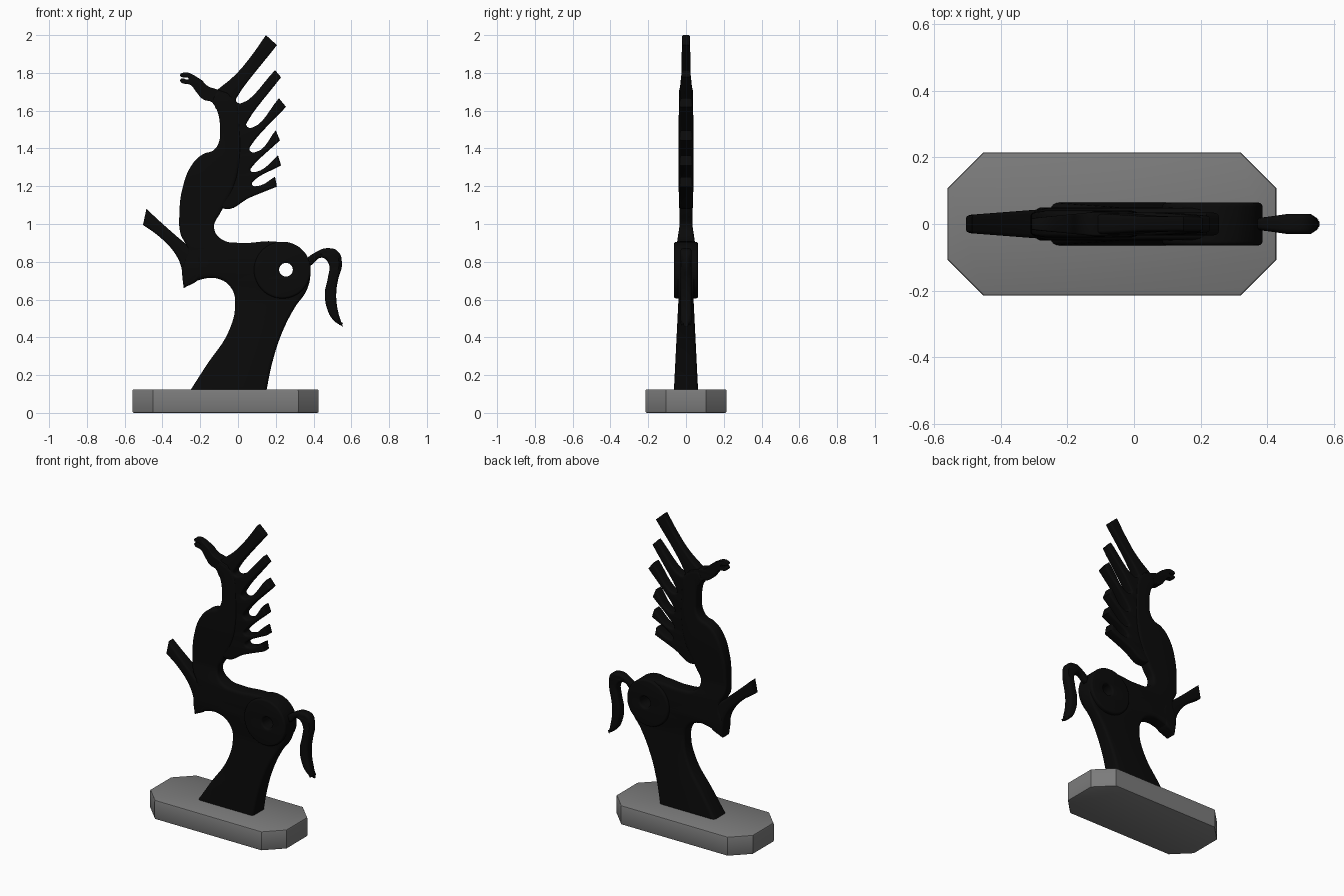
import bpy, bmesh
from math import cos, sin, pi
from mathutils import Matrix

if "Cube" in bpy.data.objects:
    bpy.data.objects.remove(bpy.data.objects["Cube"], do_unlink=True)


def make_material(name, value):
    mat = bpy.data.materials.new(name)
    mat.use_nodes = True
    colour = (value, value, value, 1)
    mat.diffuse_color = colour
    mat.node_tree.nodes["Principled BSDF"].inputs["Base Color"].default_value = colour
    return mat


BLACK = make_material("black_bronze", 0.003)
GREY = make_material("grey_stone", 0.2)
CORNER = True  # marks an outline point as a sharp corner


def finish(name, mesh, mat, angle=0.6):
    obj = bpy.data.objects.new(name, mesh)
    bpy.context.collection.objects.link(obj)
    mesh.materials.clear()
    mesh.materials.append(mat)
    bpy.ops.object.select_all(action="DESELECT")
    obj.select_set(True)
    bpy.context.view_layer.objects.active = obj
    bpy.ops.object.shade_smooth_by_angle(angle=angle)
    return obj


def lerp_table(table, t):
    """Piecewise linear lookup in a list of (key, value) pairs."""
    for (a, va), (b, vb) in zip(table, table[1:]):
        if t <= b:
            return va + (vb - va) * max(0, (t - a) / (b - a))
    return table[-1][1]


def circle(cx, cz, r, n=16):
    return [(cx + r * cos(2 * pi * i / n), cz + r * sin(2 * pi * i / n)) for i in range(n)]


def plate(name, outlines, bevel, thickness, axis="z"):
    """Smooth outline in the XZ plane, rounded at the rim; thickness is a
    table of half depths along the given axis."""
    curve = bpy.data.curves.new(name + "_outline", "CURVE")
    curve.dimensions = "2D"
    curve.fill_mode = "BOTH"
    curve.resolution_u = 6
    half = max(v for _, v in thickness)
    curve.extrude = half - bevel
    curve.bevel_depth = bevel
    curve.bevel_resolution = 3
    curve.offset = -bevel
    for outline in outlines:
        spline = curve.splines.new("BEZIER")
        spline.bezier_points.add(len(outline) - 1)
        spline.use_cyclic_u = True
        for point, data in zip(spline.bezier_points, outline):
            point.co = (data[0], data[1], 0)
            kind = "VECTOR" if len(data) > 2 else "AUTO"
            point.handle_left_type = point.handle_right_type = kind
    helper = bpy.data.objects.new(name + "_helper", curve)
    bpy.context.collection.objects.link(helper)
    graph = bpy.context.evaluated_depsgraph_get()
    mesh = bpy.data.meshes.new_from_object(helper.evaluated_get(graph))
    bpy.data.objects.remove(helper, do_unlink=True)
    bm = bmesh.new()
    bm.from_mesh(mesh)
    bmesh.ops.remove_doubles(bm, verts=bm.verts, dist=0.0001)
    bm.transform(Matrix.Rotation(pi / 2, 4, "X"))
    for v in bm.verts:
        v.co.y *= lerp_table(thickness, getattr(v.co, axis)) / half
    bmesh.ops.recalc_face_normals(bm, faces=bm.faces)
    bm.to_mesh(mesh)
    bm.free()
    mesh.name = name
    return finish(name, mesh, BLACK)


# Octagonal plinth with a softened rim
bm = bmesh.new()
hx, hy, cut, mid = 0.493, 0.215, 0.108, -0.066
ring = [(hx, hy - cut), (hx - cut, hy), (cut - hx, hy), (-hx, hy - cut)]
ring += [(-x, -y) for x, y in ring]
base = bm.faces.new([bm.verts.new((x + mid, y, 0)) for x, y in ring])
top = bmesh.ops.extrude_face_region(bm, geom=[base])
bmesh.ops.translate(bm, vec=(0, 0, 0.125),
                    verts=[g for g in top["geom"] if isinstance(g, bmesh.types.BMVert)])
bmesh.ops.recalc_face_normals(bm, faces=bm.faces)
rim = [e for e in bm.edges if abs(e.verts[0].co.z - e.verts[1].co.z) < 0.01]
bmesh.ops.bevel(bm, geom=rim, offset=0.008, segments=2, profile=0.5, affect="EDGES")
plinth = bpy.data.meshes.new("plinth")
bm.to_mesh(plinth)
bm.free()
finish("plinth", plinth, GREY, 0.4)

# Leg pillar, belly, chest and neck in one flowing piece, pierced at the hip
HIP = circle(0.254, 0.758, 0.036)
body = [
    (-0.265, 0.1, CORNER), (-0.165, 0.255), (-0.05, 0.43), (-0.015, 0.575),
    (-0.035, 0.66), (-0.105, 0.71), (-0.2, 0.705), (-0.288, 0.66, CORNER),
    (-0.295, 0.76), (-0.27, 0.87), (-0.305, 0.95), (-0.31, 1.06), (-0.296, 1.18),
    (-0.243, 1.315), (-0.185, 1.37), (-0.13, 1.39), (-0.102, 1.43), (-0.095, 1.5),
    (-0.11, 1.6), (-0.14, 1.65, CORNER), (-0.11, 1.71, CORNER), (-0.02, 1.66),
    (0.01, 1.5), (0.01, 1.35), (-0.02, 1.2), (-0.09, 1.065), (-0.127, 0.98),
    (-0.085, 0.918), (0.01, 0.9), (0.196, 0.907), (0.3, 0.88), (0.365, 0.82),
    (0.383, 0.748), (0.365, 0.653), (0.3, 0.557), (0.233, 0.424), (0.185, 0.28),
    (0.147, 0.1, CORNER),
]
plate("body", [body, HIP], 0.02,
      [(0.1, 0.065), (0.6, 0.04), (0.75, 0.05), (0.9, 0.048),
       (1.0, 0.033), (1.25, 0.041), (1.75, 0.037)])

# Raised round haunch
plate("haunch", [circle(0.235, 0.756, 0.15), HIP], 0.012, [(0, 0.064), (1, 0.064)])

# Raised foreleg stub
foreleg = [
    (-0.503, 0.995, CORNER), (-0.413, 0.93), (-0.333, 0.843), (-0.3, 0.77),
    (-0.288, 0.66, CORNER), (-0.2, 0.72), (-0.2, 0.84), (-0.27, 0.89),
    (-0.387, 0.99), (-0.485, 1.08, CORNER),
]
plate("foreleg", [foreleg], 0.015, [(-0.5, 0.027), (-0.2, 0.05)], "x")

# Head with parted lips
head = [
    (-0.1, 1.6), (-0.138, 1.645), (-0.185, 1.66), (-0.222, 1.7), (-0.25, 1.735),
    (-0.305, 1.755), (-0.3, 1.77), (-0.262, 1.768), (-0.307, 1.785),
    (-0.295, 1.8), (-0.2, 1.767), (-0.16, 1.73), (-0.105, 1.71), (-0.04, 1.67),
]
plate("head", [head], 0.006, [(-0.3, 0.018), (-0.12, 0.036)], "x")

# Mane: a comb of blades, each given by its upper and lower tip, with round notches
tips = [
    ((0.148, 2.0), (0.206, 1.947)), ((0.196, 1.814), (0.228, 1.777)),
    ((0.217, 1.666), (0.254, 1.62)), ((0.2, 1.496), (0.222, 1.443)),
    ((0.212, 1.363), (0.228, 1.31)), ((0.196, 1.25), (0.206, 1.198)),
]
notches = [(-0.01, 1.66), (0.045, 1.53), (0.062, 1.4), (0.066, 1.29), (0.074, 1.215)]
mane = [(-0.11, 1.71, CORNER), (-0.016, 1.788), (0.063, 1.88)]
for i, (upper, lower) in enumerate(tips):
    mane += [(*upper, CORNER), (*lower, CORNER)]
    if i < len(notches):
        x, z = notches[i]
        gap = 0.02 if i < 3 else 0.014
        mane += [(x + 0.01, z + gap), (x, z - gap / 2), (x + 0.03, z - gap)]
mane += [(0.063, 1.14), (-0.07, 1.08), (-0.11, 1.12), (-0.06, 1.25), (-0.06, 1.55)]
plate("mane", [mane], 0.012, [(1.0, 0.034), (1.65, 0.034), (1.82, 0.023), (2.0, 0.022)])

# Curling tail
tail = [
    (0.36, 0.8), (0.42, 0.855), (0.476, 0.872), (0.53, 0.854), (0.55, 0.785),
    (0.53, 0.706), (0.52, 0.626), (0.53, 0.536), (0.556, 0.456, CORNER),
    (0.503, 0.493), (0.47, 0.557), (0.46, 0.637), (0.476, 0.716), (0.48, 0.79),
    (0.444, 0.822), (0.37, 0.78),
]
plate("tail", [tail], 0.016, [(0.36, 0.016), (0.46, 0.03), (0.53, 0.03), (0.556, 0.012)], "x")
